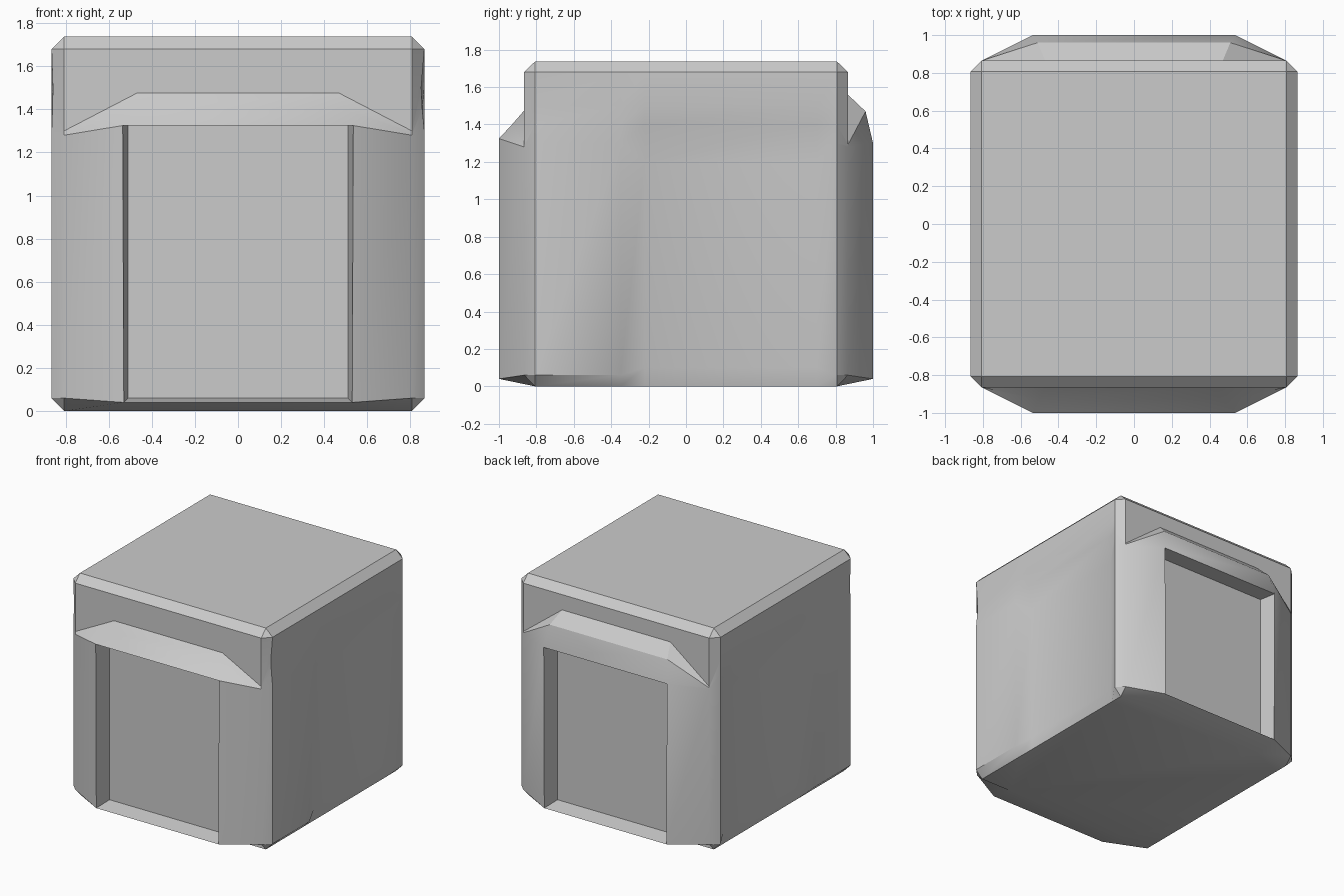
import bpy, bmesh, math

if "Cube" in bpy.data.objects:
    bpy.data.objects.remove(bpy.data.objects["Cube"])

H = 0.865   # half width of the block
C = 0.807   # half width inside the chamfer


def ring(bm, chamfer_z, side_z, front, back, dent=(0, 0), half=H, hollow=0, hollow_z=None):
    """Horizontal outline; front/back = (half width, depth, height) of the raised frame."""
    fx, fy, fz = front
    bx, by, bz = back
    dr, dl = dent
    h, hz = half - hollow, side_z if hollow_z is None else hollow_z
    pts = [
        (-C, -half, chamfer_z), (-fx, -fy, fz), (fx, -fy, fz), (C, -half, chamfer_z),
        (half - dr, -C, side_z), (half, -0.35, side_z), (h, -0.22, hz), (h, 0.70, hz), (half, C, side_z),
        (C, half, chamfer_z), (bx, by, bz), (-bx, by, bz), (-C, half, chamfer_z),
        (-half, C, side_z), (-h, 0.70, hz), (-h, -0.22, hz), (-half, -0.35, side_z), (-half + dl, -C, side_z),
    ]
    return [bm.verts.new(p) for p in pts]


bm = bmesh.new()
rings = [
    # chamfered foot, with the shallow side hollows running down to it
    ring(bm, 0, 0, (0.53, C, 0), (0.53, C, 0), half=C),
    ring(bm, 0.06, 0.06, (0.53, 1.0, 0.04), (0.53, 1.0, 0.04), hollow=0.05, hollow_z=0.10),
    # top of the frames and their sloping shoulders
    ring(bm, 1.28, 1.30, (0.535, 1.0, 1.325), (0.535, 1.0, 1.30), hollow=0.05, hollow_z=1.20),
    ring(bm, 1.29, 1.40, (0.50, 0.93, 1.40), (0.51, 0.96, 1.47), (0.010, 0.004), hollow=0.02),
    ring(bm, 1.30, 1.50, (0.47, H, 1.475), (0.47, H, 1.56), (0.015, 0.006)),
    # chamfered crown
    ring(bm, 1.68, 1.68, (0.47, H, 1.68), (0.47, H, 1.68)),
    ring(bm, 1.737, 1.737, (0.47, C, 1.737), (0.47, C, 1.737), half=C),
]


def recess(rim):
    """Sunken panel inside a frame, flush with the block's wall."""
    s = math.copysign(1, rim[0].co.y)
    floor = [bm.verts.new((math.copysign(0.51, v.co.x), s * H,
                           0.06 if v.co.z < 0.5 else v.co.z)) for v in rim]
    for i in range(4):
        j = (i + 1) % 4
        bm.faces.new((rim[i], rim[j], floor[j], floor[i]))
    bm.faces.new(floor)


for level, (a, b) in enumerate(zip(rings, rings[1:])):
    n = len(a)
    for i in range(n):
        j = (i + 1) % n
        quad = (a[i], a[j], b[j], b[i])
        if level == 1 and i in (1, 10):
            recess(quad)
        else:
            bm.faces.new(quad)
bm.faces.new(rings[0][::-1])
bm.faces.new(rings[-1])
bmesh.ops.remove_doubles(bm, verts=bm.verts, dist=0.0005)
bmesh.ops.recalc_face_normals(bm, faces=bm.faces)

mesh = bpy.data.meshes.new("block")
bm.to_mesh(mesh)
bm.free()
block = bpy.data.objects.new("block", mesh)
bpy.context.collection.objects.link(block)
bpy.context.view_layer.objects.active = block
block.select_set(True)
bpy.ops.object.shade_smooth_by_angle(angle=math.radians(30))
